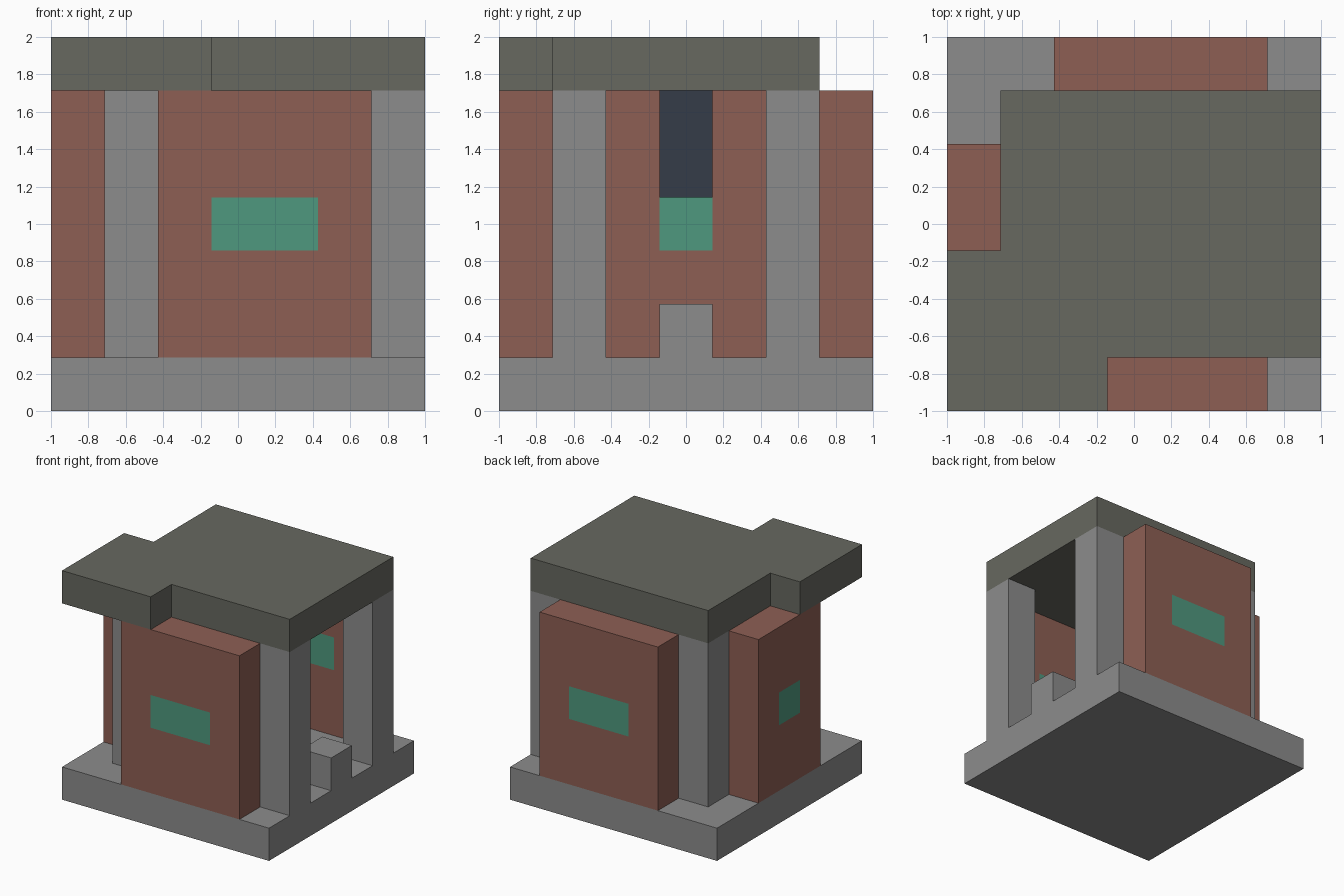
import bpy
import bmesh
from mathutils import Vector

if "Cube" in bpy.data.objects:
    bpy.data.objects.remove(bpy.data.objects["Cube"], do_unlink=True)

U = 2 / 7  # one block; the pavilion is seven blocks along each side


def place(x, y, z):
    return Vector((x * U - 1, y * U - 1, z * U))


def material(name, srgb):
    lin = [((c / 255 + 0.055) / 1.055) ** 2.4 for c in srgb]
    m = bpy.data.materials.new(name)
    m.use_nodes = True
    m.diffuse_color = (*lin, 1)
    m.node_tree.nodes["Principled BSDF"].inputs["Base Color"].default_value = (*lin, 1)
    return m


stone = material("grey stone", (140, 140, 140))
brick = material("red brick", (141, 95, 84))
glass = material("green glass", (79, 152, 126))
slate = material("olive slate", (103, 104, 96))
iron = material("dark blue iron", (53, 60, 72))


def prism(name, outline, z0, z1, mats, window=None):
    """Extrude a footprint; an optional (low, high) window box is cut into the faces."""
    bm = bmesh.new()
    base = bm.faces.new([bm.verts.new(place(x, y, z0)) for x, y in outline])
    top = bmesh.ops.extrude_face_region(bm, geom=[base])["geom"]
    bmesh.ops.translate(bm, verts=[v for v in top if isinstance(v, bmesh.types.BMVert)],
                        vec=(0, 0, (z1 - z0) * U))
    if window:
        low, high = place(*window[0]), place(*window[1])
        for axis in range(3):
            normal = Vector([float(i == axis) for i in range(3)])
            for corner in (low, high):
                bmesh.ops.bisect_plane(bm, geom=bm.verts[:] + bm.edges[:] + bm.faces[:],
                                       dist=1e-5, plane_co=corner, plane_no=normal)
        for f in bm.faces:
            c = f.calc_center_median()
            if all(low[i] - 1e-4 < c[i] < high[i] + 1e-4 for i in range(3)):
                f.material_index = 1
    bmesh.ops.recalc_face_normals(bm, faces=bm.faces[:])
    mesh = bpy.data.meshes.new(name)
    bm.to_mesh(mesh)
    bm.free()
    for m in mats:
        mesh.materials.append(m)
    obj = bpy.data.objects.new(name, mesh)
    bpy.context.collection.objects.link(obj)


def block(name, low, high, mats, window=None):
    (x0, y0, z0), (x1, y1, z1) = low, high
    prism(name, [(x0, y0), (x1, y0), (x1, y1), (x0, y1)], z0, z1, mats, window)


# Floor slab and entrance step
block("floor", (0, 0, 0), (7, 7, 1), [stone])
block("entrance_step", (6, 3, 1), (7, 4, 2), [stone])

# Four corner pillars
for side, x in (("right", 1), ("left", 6)):
    for end, y in (("front", 1), ("back", 5)):
        block(f"{end}_{side}_pillar", (x, y, 1), (x + 1, y + 1, 6), [stone])

# Brick walls with a window through each
for end, y in (("front", 0), ("back", 6)):
    block(f"{end}_wall", (2, y, 1), (6, y + 1, 6), [brick, glass],
          ((3, y, 3), (5, y + 1, 4)))
block("right_wall", (0, 2, 1), (1, 5, 6), [brick, glass], ((0, 3, 3), (1, 4, 4)))

# Lamp hanging from the ceiling
block("hanging_lamp", (3, 3, 4), (5, 4, 6), [iron])

# Flat roof with a corner overhang
prism("roof", [(0, 0), (3, 0), (3, 1), (7, 1), (7, 6), (1, 6), (1, 3), (0, 3)],
      6, 7, [slate])
